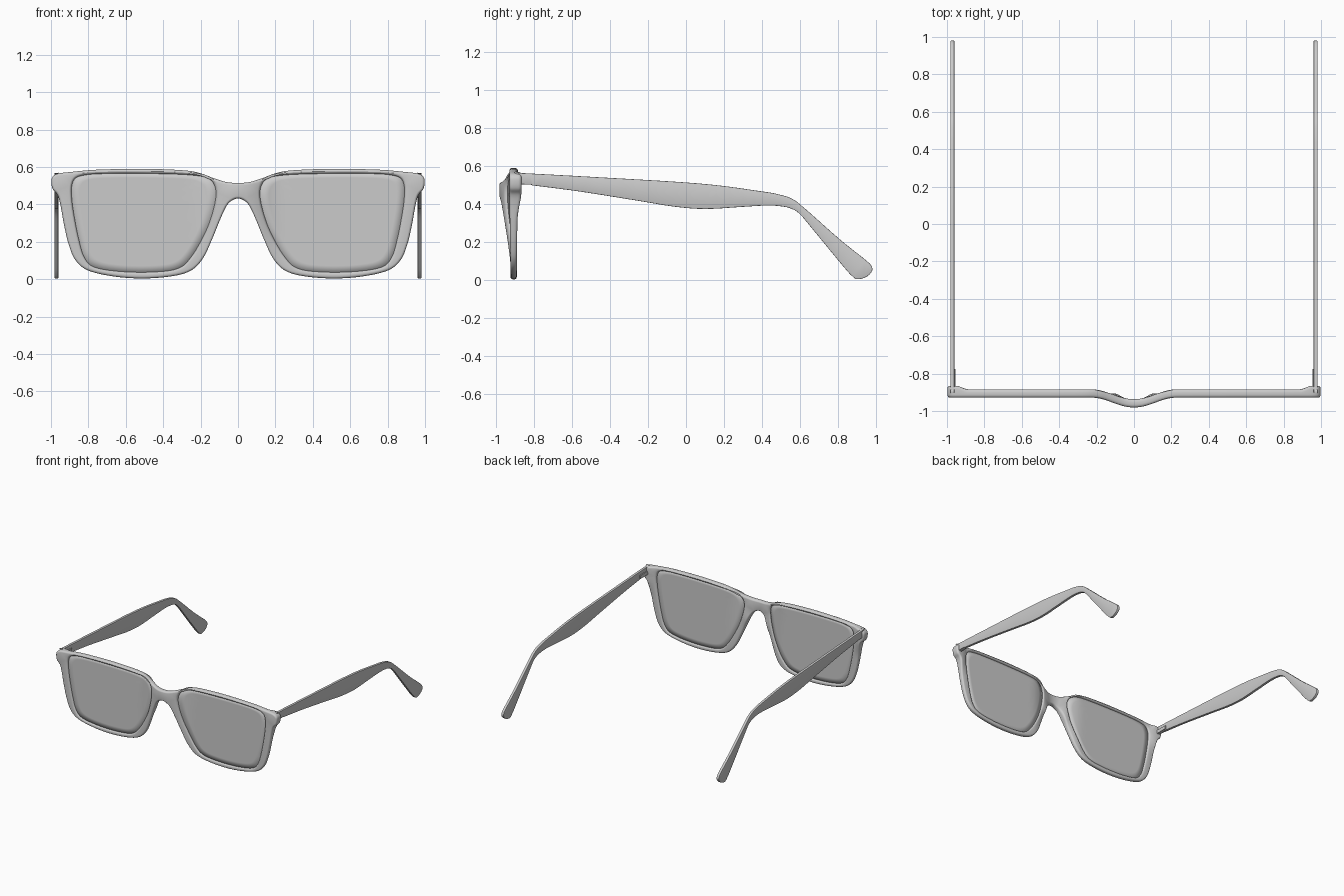
import bpy, bmesh, math
from mathutils import Vector
from mathutils.geometry import tessellate_polygon

if "Cube" in bpy.data.objects:
    bpy.data.objects.remove(bpy.data.objects["Cube"])


def smooth_loop(pts, n=6):
    """Closed Catmull-Rom loop through 2D points, returned counter-clockwise."""
    out, m = [], len(pts)
    for i in range(m):
        a, b, c, d = (Vector(pts[(i + k) % m]) for k in (-1, 0, 1, 2))
        for s in range(n):
            t = s / n
            out.append(0.5 * (2 * b + (c - a) * t + (2 * a - 5 * b + 4 * c - d) * t * t
                              + (3 * b - a - 3 * c + d) * t ** 3))
    area = sum(out[i - 1].cross(out[i]) for i in range(len(out)))
    return out if area > 0 else out[::-1]


def inset(loop, d):
    m, res = len(loop), []
    for i in range(m):
        t = (loop[(i + 1) % m] - loop[i - 1]).normalized()
        res.append(loop[i] + Vector((-t.y, t.x)) * d)
    return res


def finish(name, bm, place):
    for v in bm.verts:
        v.co = place(v.co)
    bmesh.ops.recalc_face_normals(bm, faces=bm.faces)
    me = bpy.data.meshes.new(name)
    bm.to_mesh(me)
    bm.free()
    ob = bpy.data.objects.new(name, me)
    bpy.context.collection.objects.link(ob)
    bpy.ops.object.select_all(action='DESELECT')
    ob.select_set(True)
    bpy.context.view_layer.objects.active = ob
    bpy.ops.object.shade_smooth_by_angle(angle=math.radians(40))
    return ob


def plate(name, outer, holes, half, bevel, place, steps=4):
    """Rounded-edge plate: the outline and holes lie in XY, thickness is along Z."""
    bm = bmesh.new()
    arc = [(bevel[0] * (1 - math.cos(k / steps * math.pi / 2)),
            half - bevel[1] + bevel[1] * math.sin(k / steps * math.pi / 2))
           for k in range(steps + 1)]
    section = [(d, -h) for d, h in reversed(arc)] + arc
    caps = {0: [], len(section) - 1: []}
    for j, loop in enumerate([outer] + holes):
        rings = []
        for d, h in section:
            rings.append([bm.verts.new((p.x, p.y, h))
                          for p in inset(loop, d if j == 0 else -d)])
        for a, b in zip(rings, rings[1:]):
            for i in range(len(loop)):
                bm.faces.new((a[i - 1], a[i], b[i], b[i - 1]))
        for k in caps:
            caps[k].append(rings[k])
    for loops in caps.values():
        flat = [v for l in loops for v in l]
        faces = []
        for tri in tessellate_polygon([[v.co.copy() for v in l] for l in loops]):
            if len(set(tri)) == 3:
                faces.append(bm.faces.new([flat[i] for i in tri]))
        inner = {e for f in faces for e in f.edges
                 if all(g in set(faces) for g in e.link_faces)}
        bmesh.ops.beautify_fill(bm, faces=faces, edges=list(inner))
    return finish(name, bm, place)


def bump(x, c, w):
    t = min(abs(x - c) / w, 1)
    return 0.5 * (1 + math.cos(math.pi * t))


def ramp(x, a, b):
    t = max(0, min(1, (x - a) / (b - a)))
    return t * t * (3 - 2 * t)


# Front frame: bridge bows forward, end pieces thicken backward, small nose pads
FRONT_Y = -0.906


def place_frame(co):
    x, z, y = co.x, co.y, -co.z
    ax = abs(x)
    ny = FRONT_Y + y * (0.8 + 0.25 * ramp(z, 0.05, 0.5)) - 0.053 * bump(x, 0, 0.23)
    if y > 0:
        ny += 0.019 * ramp(ax, 0.89, 0.95) * ramp(z, 0.3, 0.47)
        ny += 0.012 * bump(ax, 0.085, 0.06) * bump(z, 0.34, 0.13)
    return Vector((x, ny, z))


half_outline = [(0, .515), (.06, .519), (.13, .54), (.19, .563), (.26, .579), (.385, .587),
                (.545, .59), (.76, .585), (.895, .573), (.965, .564), (.993, .545),
                (.998, .515), (.99, .48), (.965, .45), (.95, .40), (.93, .29), (.905, .185),
                (.868, .10), (.80, .046), (.66, .014), (.50, .004), (.34, .018), (.245, .05),
                (.185, .115), (.14, .21), (.095, .32), (.06, .393), (.03, .422), (0, .431)]
outline = half_outline + [(-x, z) for x, z in half_outline[-2:0:-1]]
hole = [(.118, .45), (.13, .51), (.165, .54), (.22, .553), (.33, .561), (.545, .565),
        (.70, .564), (.80, .559), (.865, .542), (.888, .50), (.888, .43), (.875, .335),
        (.85, .21), (.82, .115), (.765, .064), (.62, .041), (.45, .039), (.32, .058),
        (.25, .12), (.18, .24), (.138, .35)]
holes = [smooth_loop([(s * x, z) for x, z in hole]) for s in (1, -1)]
plate("front_frame", smooth_loop(outline), holes, 0.021, (0.013, 0.016), place_frame)

# Lenses: thin sheets following the frame's curve
for side, loop in zip(("right", "left"), holes):
    bm = bmesh.new()
    edge = inset(loop, -0.005)
    mid = sum(edge, Vector((0, 0))) / len(edge)
    rings = []
    for k in range(8, 0, -1):
        rings.append([bm.verts.new((*(mid + (p - mid) * k / 8), 0)) for p in edge])
    for a, b in zip(rings, rings[1:]):
        for i in range(len(edge)):
            bm.faces.new((a[i - 1], a[i], b[i], b[i - 1]))
    tip = bm.verts.new((*mid, 0))
    for i in range(len(edge)):
        bm.faces.new((rings[-1][i - 1], rings[-1][i], tip))
    lens = finish(side + "_lens", bm, place_frame)
    mod = lens.modifiers.new("thickness", 'SOLIDIFY')
    mod.thickness, mod.offset = 0.014, 0

# Temples (side arms) and their hinges
temple = [(-.885, .562), (-.87, .563), (-.5, .543), (.07, .508), (.387, .468), (.49, .450),
          (.56, .426), (.63, .372), (.81, .213), (.945, .105), (.977, .07), (.975, .042),
          (.945, .016), (.90, .005), (.866, .028), (.81, .092), (.676, .255), (.60, .345),
          (.555, .375), (.50, .388), (.42, .392), (.28, .384), (.10, .374), (-.06, .386),
          (-.245, .416), (-.56, .466), (-.79, .496), (-.81, .501), (-.87, .504), (-.885, .506)]
for side, s in (("right", 1), ("left", -1)):
    plate(side + "_temple", smooth_loop(temple, 5), [], 0.0105, (0.003, 0.003),
          lambda co, s=s: Vector((s * 0.971 + co.z, co.x, co.y)), 2)
    bm = bmesh.new()
    bmesh.ops.create_cube(bm, size=1)
    finish(side + "_hinge", bm,
           lambda co, s=s: Vector((s * 0.959 + co.x * 0.011, -0.83 + co.y * 0.11,
                                   0.517 + co.z * 0.028)))
